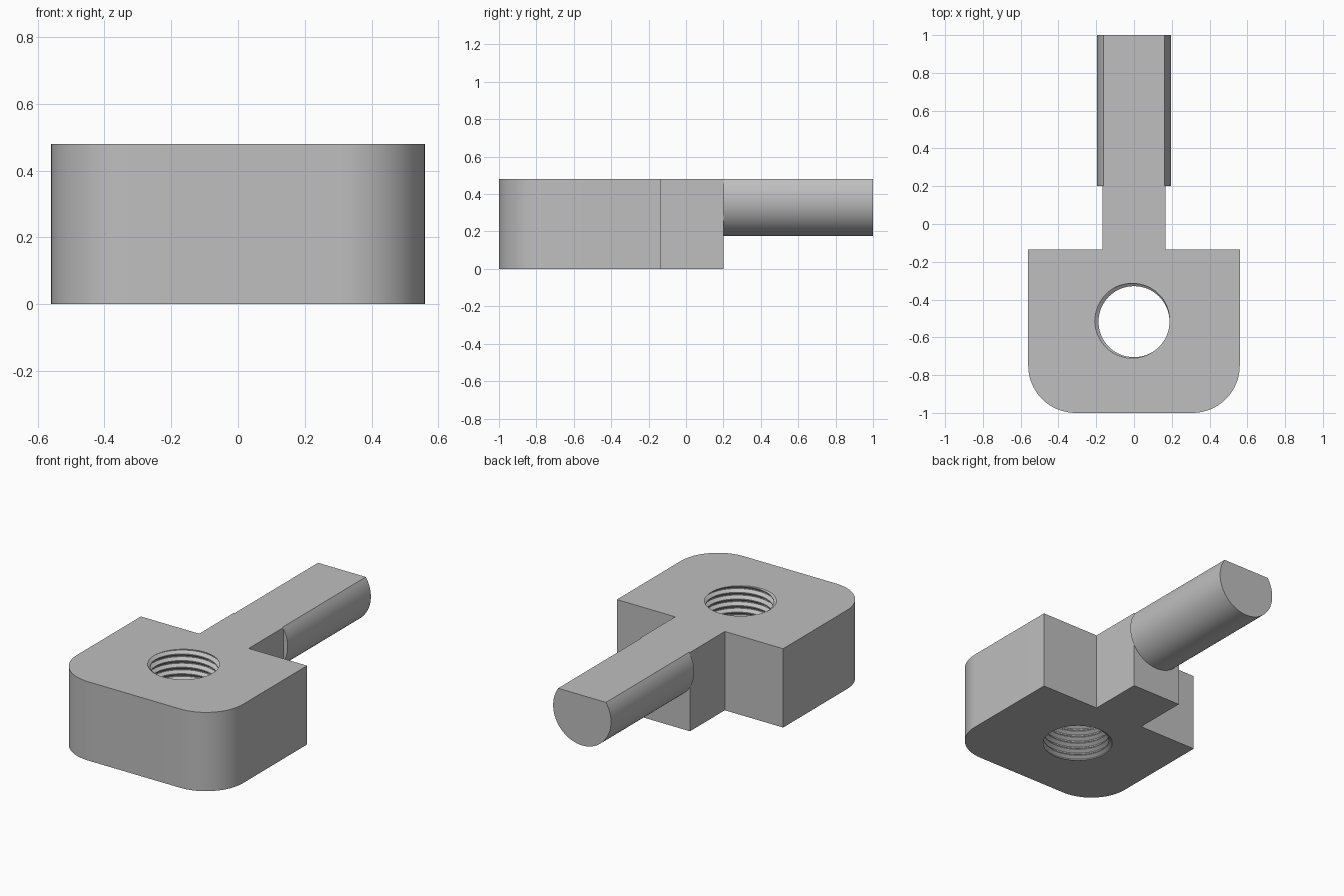
import bpy, bmesh
from math import sin, cos, pi, asin, sqrt, radians

if "Cube" in bpy.data.objects:
    bpy.data.objects.remove(bpy.data.objects["Cube"])

HEIGHT = 0.48
grey = bpy.data.materials.new("steel_grey")
grey.use_nodes = True
grey.diffuse_color = (0.52, 0.52, 0.52, 1)
grey.node_tree.nodes["Principled BSDF"].inputs["Base Color"].default_value = grey.diffuse_color


def make_object(name, bm):
    bmesh.ops.recalc_face_normals(bm, faces=bm.faces)
    mesh = bpy.data.meshes.new(name)
    bm.to_mesh(mesh)
    bm.free()
    obj = bpy.data.objects.new(name, mesh)
    bpy.context.collection.objects.link(obj)
    mesh.materials.append(grey)
    return obj


def extrude(name, outline, vector):
    bm = bmesh.new()
    face = bm.faces.new([bm.verts.new(p) for p in outline])
    new = bmesh.ops.extrude_face_region(bm, geom=[face])["geom"]
    bmesh.ops.translate(bm, vec=vector, verts=[v for v in new if isinstance(v, bmesh.types.BMVert)])
    return make_object(name, bm)


def smooth(obj):
    bpy.ops.object.select_all(action='DESELECT')
    obj.select_set(True)
    bpy.context.view_layer.objects.active = obj
    bpy.ops.object.shade_smooth_by_angle(angle=radians(30))


def thread_cutter(name, y, minor, depth, pitch, segments=64):
    # Helical rows: crest start, crest end, root start, root end per turn
    bm = bmesh.new()
    profile = [(0, 0), (0.15, 0), (0.5, depth), (0.65, depth)]
    rows = []
    for turn in range(-3, int(HEIGHT / pitch) + 4):
        for offset, out in profile:
            rows.append([bm.verts.new(((minor + out) * cos(2 * pi * j / segments),
                                       y + (minor + out) * sin(2 * pi * j / segments),
                                       pitch * (turn + offset + j / segments)))
                         for j in range(segments)])
    n = len(profile)
    # The end of each row meets the start of the row one turn higher
    full = [row + [rows[i + n][0]] for i, row in enumerate(rows[:-n])]
    for low, high in zip(full, full[1:]):
        for j in range(segments):
            bm.faces.new((low[j], low[j + 1], high[j + 1], high[j]))
    # Close both ends with fans
    for row, first, z in ((full[0], 0, -5 * pitch), (full[-1], len(full) - 1, HEIGHT + 5 * pitch)):
        loop = row + [rows[first + k][0] for k in range(n - 1, 0, -1)]
        hub = bm.verts.new((0, y, z))
        for a, b in zip(loop, loop[1:] + loop[:1]):
            bm.faces.new((a, b, hub))
    return make_object(name, bm)


# Block with rounded front corners and a narrow neck at the back
half, back, neck, neck_end, radius = 0.56, -0.135, 0.167, 0.2, 0.25
outline = [(-neck, neck_end), (-neck, back), (-half, back)]
for cx, start in ((-half + radius, pi), (half - radius, 1.5 * pi)):
    outline += [(cx + radius * cos(start + pi / 2 * i / 16),
                 -1 + radius + radius * sin(start + pi / 2 * i / 16)) for i in range(17)]
outline += [(half, back), (neck, back), (neck, neck_end)]
block = extrude("block_with_neck", [(x, y, 0) for x, y in outline], (0, 0, HEIGHT))

# Threaded hole through the block
cutter = thread_cutter("thread_cutter", -0.517, 0.188, 0.02, 0.04)
cut = block.modifiers.new("threaded_hole", 'BOOLEAN')
cut.object = cutter
cut.operation = 'DIFFERENCE'
cut.solver = 'EXACT'
bpy.context.view_layer.objects.active = block
block.select_set(True)
bpy.ops.object.modifier_apply(modifier=cut.name)
bpy.data.objects.remove(cutter)
smooth(block)

# Round shank with a flat along its top
r, centre = 0.195, 0.37
flat = asin((HEIGHT - centre) / r)
sweep = pi + 2 * flat
section = [(r * cos(pi - flat + sweep * i / 48), neck_end, centre + r * sin(pi - flat + sweep * i / 48))
           for i in range(49)]
shank = extrude("shank", section, (0, 1 - neck_end, 0))
smooth(shank)
